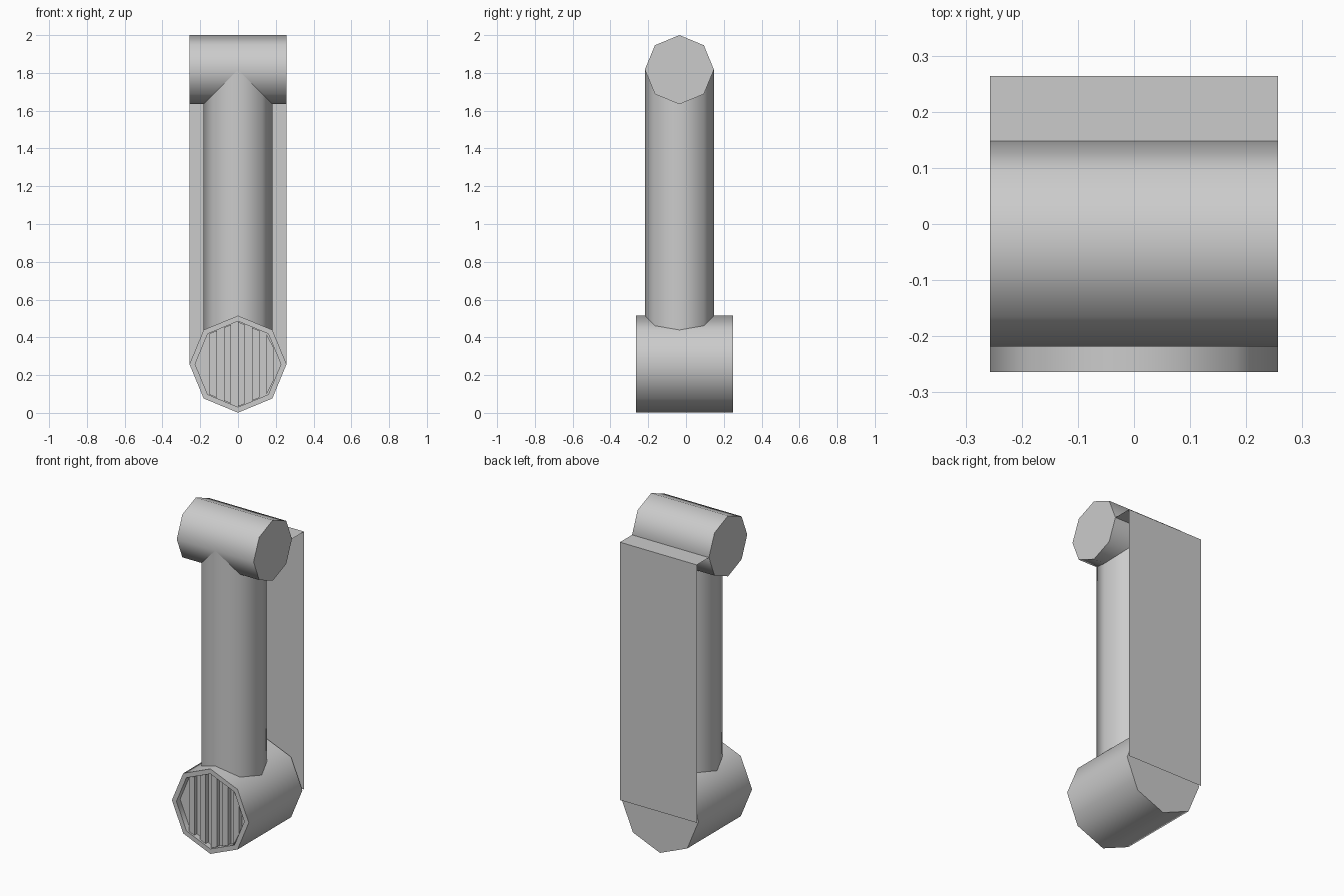
import bpy, bmesh, math
from mathutils import Matrix

if "Cube" in bpy.data.objects:
    bpy.data.objects.remove(bpy.data.objects["Cube"])

R_LOW, Z_LOW = 0.257, 0.258      # lower drum
R_TOP, Y_TOP, Z_TOP = 0.183, -0.035, 1.817   # neck and top bar
FRONT, BACK = -0.264, 0.248


def finish(name, bm, smooth=False):
    mesh = bpy.data.meshes.new(name)
    bm.to_mesh(mesh)
    bm.free()
    ob = bpy.data.objects.new(name, mesh)
    bpy.context.collection.objects.link(ob)
    if smooth:
        bpy.ops.object.select_all(action='DESELECT')
        bpy.context.view_layer.objects.active = ob
        ob.select_set(True)
        bpy.ops.object.shade_smooth_by_angle(angle=math.radians(50))
    return ob


def octagon_bar(radius, length, centre, axis):
    bm = bmesh.new()
    rot = Matrix.Rotation(math.pi / 2, 4, axis) if axis != 'Z' else Matrix()
    bmesh.ops.create_cone(bm, cap_ends=True, segments=8, radius1=radius,
                          radius2=radius, depth=length,
                          matrix=Matrix.Translation(centre) @ rot)
    # put a corner on each main axis regardless of the primitive's start angle
    bmesh.ops.recalc_face_normals(bm, faces=bm.faces)
    return bm


# Top crossbar, lying along x
finish("top_crossbar", octagon_bar(R_TOP, 0.514, (0, Y_TOP, Z_TOP), 'Y'), True)

# Upright neck between crossbar and drum
finish("neck", octagon_bar(R_TOP, Z_TOP - Z_LOW, (0, Y_TOP, (Z_TOP + Z_LOW) / 2), 'Z'), True)

# Lower drum, lying along y, with a recessed front
bm = octagon_bar(R_LOW, BACK - FRONT, (0, (FRONT + BACK) / 2, Z_LOW), 'X')
front = min(bm.faces, key=lambda f: f.calc_center_median().y)
bmesh.ops.inset_region(bm, faces=[front], thickness=0.03)
inner = bmesh.ops.extrude_face_region(bm, geom=[front])
bmesh.ops.translate(bm, vec=(0, 0.035, 0),
                    verts=[v for v in inner['geom'] if isinstance(v, bmesh.types.BMVert)])
if front.is_valid:
    bmesh.ops.delete(bm, geom=[front], context='FACES_ONLY')
bmesh.ops.recalc_face_normals(bm, faces=bm.faces)
finish("lower_drum", bm, True)

# Vertical grille slats trimmed to the octagonal opening
r_in = 0.224


def half_height(x):
    return min(r_in - abs(x) * 0.414, (r_in - abs(x)) * 2.414)


for i in range(5):
    x0 = -0.15 + 0.075 * i
    x1 = x0 + 0.0375
    h0, h1 = half_height(x0), half_height(x1)
    bm = bmesh.new()
    outline = [(x0, -h0), (x1, -h1), (x1, h1), (x0, h0)]
    face = bm.faces.new([bm.verts.new((x, FRONT + 0.008, Z_LOW + z)) for x, z in outline])
    ext = bmesh.ops.extrude_face_region(bm, geom=[face])
    bmesh.ops.translate(bm, vec=(0, 0.03, 0),
                        verts=[v for v in ext['geom'] if isinstance(v, bmesh.types.BMVert)])
    bmesh.ops.recalc_face_normals(bm, faces=bm.faces)
    finish(f"grille_slat_{i + 1}", bm)

# Thin folded back sheet: short top shelf, then straight down
bm = bmesh.new()
profile = [(0.148, Z_TOP), (0.264, Z_TOP), (0.264, Z_LOW)]
rows = [[bm.verts.new((x, y, z)) for x in (-0.257, 0.257)] for y, z in profile]
for a, b in zip(rows, rows[1:]):
    bm.faces.new((a[0], a[1], b[1], b[0]))
bmesh.ops.recalc_face_normals(bm, faces=bm.faces)
for f in bm.faces:
    if f.normal.y + f.normal.z < 0:
        f.normal_flip()
finish("back_sheet", bm)
